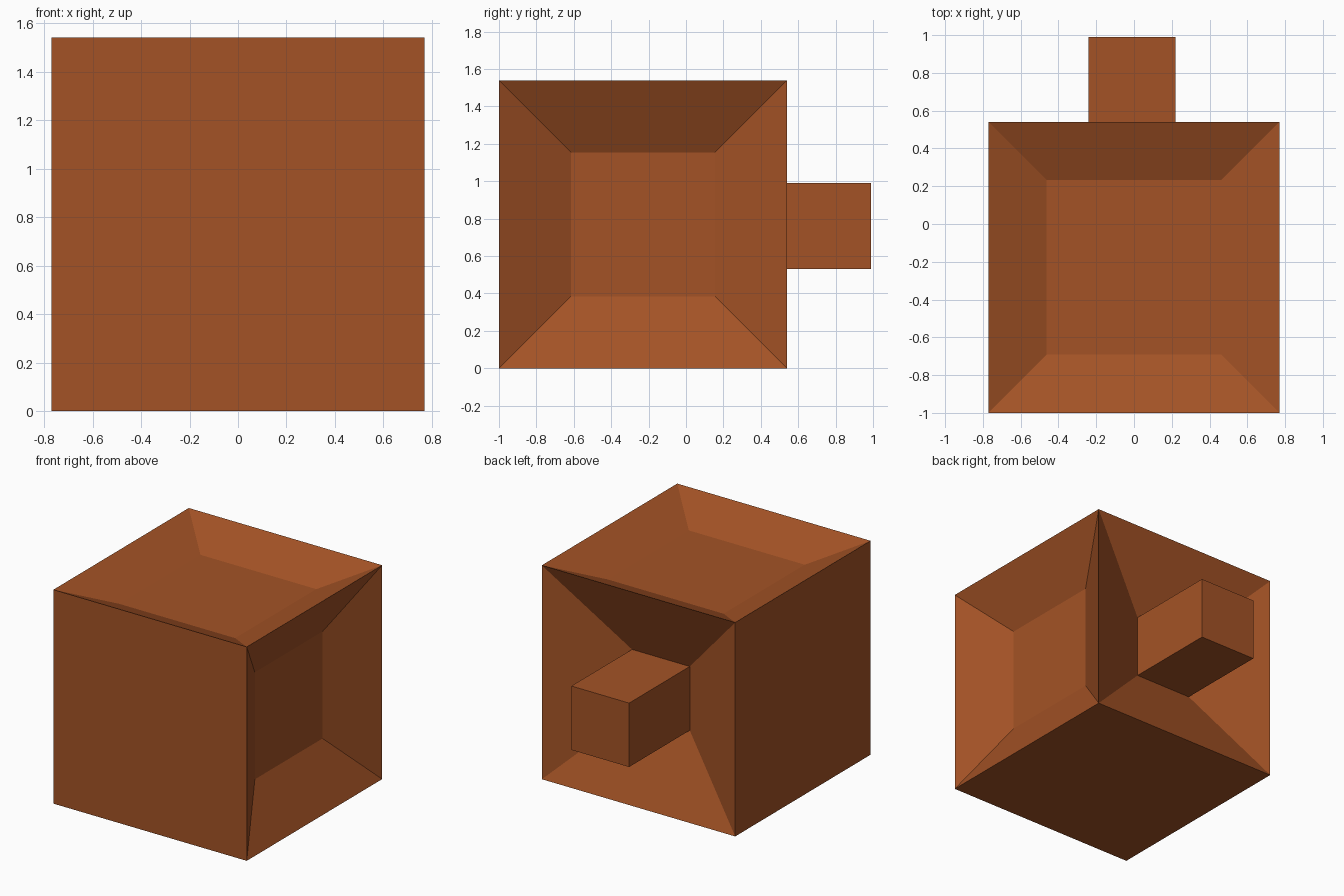
import bpy, bmesh
from mathutils import Vector, Matrix

if "Cube" in bpy.data.objects:
    bpy.data.objects.remove(bpy.data.objects["Cube"])

brown = bpy.data.materials.new("sienna_brown")
brown.diffuse_color = (0.37, 0.086, 0.019, 1)
brown.use_nodes = True
brown.node_tree.nodes["Principled BSDF"].inputs["Base Color"].default_value = brown.diffuse_color

# Cube body
bm = bmesh.new()
bmesh.ops.create_cube(bm, size=1.54, matrix=Matrix.Translation((0, -0.23, 0.77)))


def face_towards(direction):
    bm.normal_update()
    return max(bm.faces, key=lambda f: f.normal.dot(Vector(direction)))


def recess(direction, border, offset):
    """Inset one side and push its middle inwards with sloping walls."""
    face = face_towards(direction)
    bmesh.ops.inset_individual(bm, faces=[face], thickness=border, use_even_offset=True)
    bmesh.ops.translate(bm, verts=face.verts[:], vec=offset)
    return face


# Sloped recesses on the right, top and back
recess((1, 0, 0), 0.385, (-0.205, 0, 0))
recess((0, 0, 1), 0.308, (0, 0, -0.137))
socket = recess((0, 1, 0), 0.54, (-0.01, -0.24, -0.01))

# Square peg growing out of the back recess
peg = bmesh.ops.extrude_discrete_faces(bm, faces=[socket])["faces"][0]
bmesh.ops.translate(bm, verts=peg.verts[:], vec=(0, 0.69, 0))
bmesh.ops.recalc_face_normals(bm, faces=bm.faces[:])

mesh = bpy.data.meshes.new("recessed_block")
bm.to_mesh(mesh)
bm.free()
mesh.materials.append(brown)
block = bpy.data.objects.new("recessed_block", mesh)
bpy.context.collection.objects.link(block)
